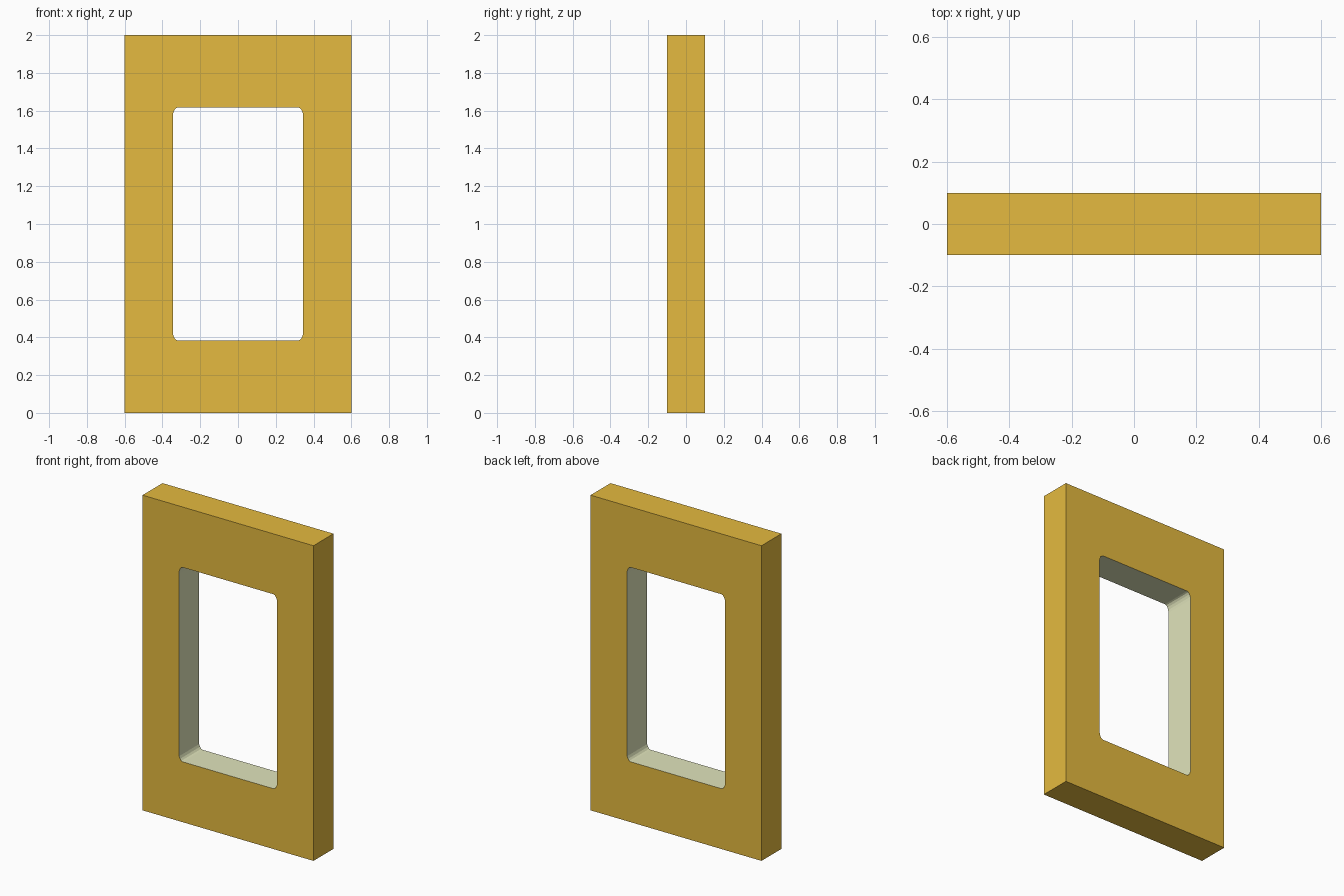
import bpy, bmesh, math

if "Cube" in bpy.data.objects:
    bpy.data.objects.remove(bpy.data.objects["Cube"])

HALF_W, HALF_D, HEIGHT = 0.6, 0.1, 2.0      # outer slab
OPEN_X, OPEN_Z, MID_Z = 0.345, 0.617, 1.0   # half sizes and centre of opening
RX, RZ, SEGS = 0.027, 0.048, 4              # rounded opening corners


def material(name, color):
    mat = bpy.data.materials.new(name)
    mat.diffuse_color = color
    mat.use_nodes = True
    mat.node_tree.nodes["Principled BSDF"].inputs["Base Color"].default_value = mat.diffuse_color
    return mat


def corner_points(i):
    """Outer corner and its opening arc, counter-clockwise in x-z."""
    sx, sz = [(1, 1), (-1, 1), (-1, -1), (1, -1)][i]
    arc = []
    for k in range(SEGS + 1):
        a = math.pi / 2 * (i + k / SEGS)
        arc.append((sx * (OPEN_X - RX) + RX * math.cos(a),
                    MID_Z + sz * (OPEN_Z - RZ) + RZ * math.sin(a)))
    return (sx * HALF_W, MID_Z + sz * HEIGHT / 2), arc


bm = bmesh.new()
layers = []
for y in (-HALF_D, HALF_D):
    outer, arcs = [], []
    for i in range(4):
        o, arc = corner_points(i)
        outer.append(bm.verts.new((o[0], y, o[1])))
        arcs.append([bm.verts.new((x, y, z)) for x, z in arc])
    # Front or back panel: a fan at each corner and a quad along each side
    for i in range(4):
        j = (i + 1) % 4
        for a, b in zip(arcs[i], arcs[i][1:]):
            bm.faces.new((outer[i], b, a))
        bm.faces.new((outer[i], outer[j], arcs[j][0], arcs[i][-1]))
    layers.append((outer, [v for arc in arcs for v in arc]))

# Outer edges (material 0) and opening lining (material 1)
for ring, mat_index in ((0, 0), (1, 1)):
    front, back = layers[0][ring], layers[1][ring]
    for i in range(len(front)):
        j = (i + 1) % len(front)
        face = bm.faces.new((front[i], front[j], back[j], back[i]))
        face.material_index = mat_index

bmesh.ops.recalc_face_normals(bm, faces=bm.faces)
mesh = bpy.data.meshes.new("window_frame")
bm.to_mesh(mesh)
bm.free()
mesh.materials.append(material("orange", (0.78, 0.49, 0.05, 1)))
mesh.materials.append(material("pale_green", (0.75, 0.78, 0.50, 1)))
frame = bpy.data.objects.new("window_frame", mesh)
bpy.context.collection.objects.link(frame)
